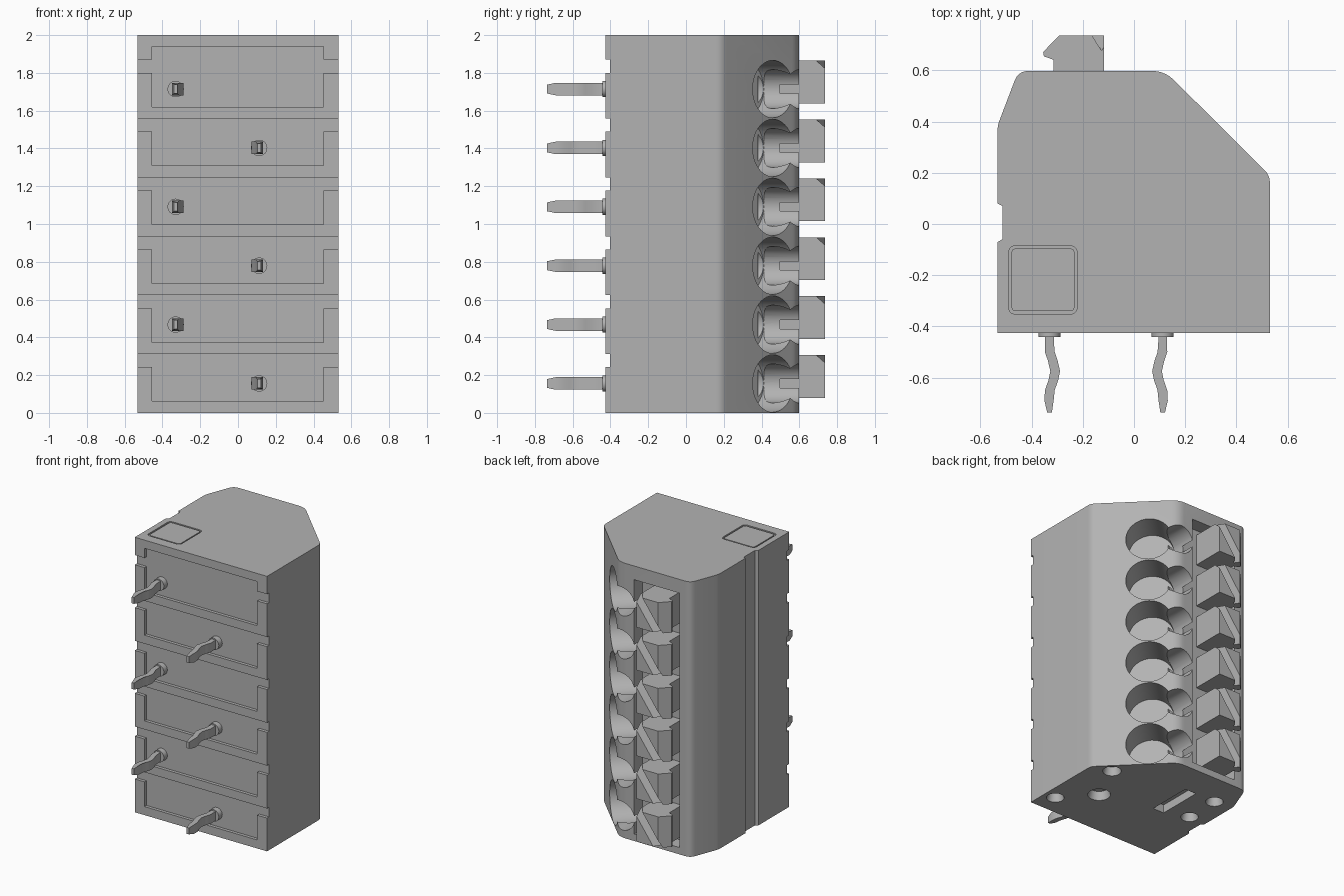
import bpy, bmesh, math
from mathutils import Vector, Matrix

if "Cube" in bpy.data.objects:
    bpy.data.objects.remove(bpy.data.objects["Cube"])

GREY = (0.45, 0.45, 0.45, 1)
mat = bpy.data.materials.new("housing_grey")
mat.use_nodes = True
mat.diffuse_color = GREY
mat.node_tree.nodes["Principled BSDF"].inputs["Base Color"].default_value = GREY

PITCH = 0.3117
CENTRES = [PITCH * (i + 0.5) for i in range(6)]
FRONT, BACK, FLOOR = -0.425, 0.598, -0.402


def finish(name, bm):
    bmesh.ops.recalc_face_normals(bm, faces=bm.faces)
    me = bpy.data.meshes.new(name)
    bm.to_mesh(me)
    bm.free()
    me.materials.append(mat)
    ob = bpy.data.objects.new(name, me)
    bpy.context.collection.objects.link(ob)
    return ob


def prism(name, outline, z0, z1):
    bm = bmesh.new()
    face = bm.faces.new([bm.verts.new((x, y, z0)) for x, y in outline])
    ext = bmesh.ops.extrude_face_region(bm, geom=[face])["geom"]
    bmesh.ops.translate(bm, vec=(0, 0, z1 - z0),
                        verts=[v for v in ext if isinstance(v, bmesh.types.BMVert)])
    return finish(name, bm)


def box(name, x0, x1, y0, y1, z0, z1):
    return prism(name, [(x0, y0), (x1, y0), (x1, y1), (x0, y1)], z0, z1)


def cylinder(name, start, end, r, r2=None, sides=40):
    start, end = Vector(start), Vector(end)
    axis = end - start
    turn = axis.to_track_quat("Z", "Y").to_matrix().to_4x4()
    bm = bmesh.new()
    bmesh.ops.create_cone(bm, cap_ends=True, segments=sides, radius1=r,
                          radius2=r if r2 is None else r2, depth=axis.length,
                          matrix=Matrix.Translation((start + end) / 2) @ turn)
    return finish(name, bm)


def cut(target, cutter):
    mod = target.modifiers.new("cut", "BOOLEAN")
    mod.operation, mod.solver, mod.object = "DIFFERENCE", "EXACT", cutter
    bpy.context.view_layer.objects.active = target
    bpy.ops.object.modifier_apply(modifier=mod.name)
    bpy.data.objects.remove(cutter)


def smooth(ob, angle=30):
    bpy.ops.object.select_all(action="DESELECT")
    ob.select_set(True)
    bpy.context.view_layer.objects.active = ob
    bpy.ops.object.shade_smooth_by_angle(angle=math.radians(angle))


def rounded(outline, radii, steps=5):
    """Round the corners of an outline by the given trim lengths."""
    pts = []
    for i, p in enumerate(outline):
        p, r = Vector(p), radii.get(i, 0)
        if not r:
            pts.append(p)
            continue
        a = p + (Vector(outline[i - 1]) - p).normalized() * r
        b = p + (Vector(outline[(i + 1) % len(outline)]) - p).normalized() * r
        for k in range(steps + 1):
            t = k / steps
            pts.append(a * (1 - t) ** 2 + p * 2 * t * (1 - t) + b * t * t)
    return pts


# Housing with sloped wire side and a side groove
outline = [(-0.533, FRONT), (0.531, FRONT), (0.531, 0.19), (0.12, BACK), (-0.452, BACK),
           (-0.533, 0.385), (-0.533, 0.08), (-0.514, 0.07), (-0.514, -0.06), (-0.533, -0.07)]
housing = prism("housing", rounded(outline, {2: 0.03, 3: 0.05, 4: 0.04, 5: 0.02}), 0, 2)

# Front pockets, each open to both sides by a notch
for c in CENTRES:
    top = c + PITCH / 2
    last = c == CENTRES[-1]
    cut(housing, box("pocket", -0.455, 0.452, FRONT - 0.1, FLOOR, top - 0.25, top + (0.07 if last else 0)))
    cut(housing, box("notch", -1, 1, FRONT - 0.1, FLOOR, top - 0.07, top))

# Lever slot in the back
cut(housing, box("lever_slot", -0.365, 0.0, BACK - 0.1, BACK + 0.1, 0.05, 1.9))

# Wire holes square to the slope, with driver holes beside them
normal = Vector((0.408, 0.411, 0)).normalized()
for c in CENTRES:
    mouth = Vector((0.259, 0.46, c))
    cut(housing, cylinder("wire_hole", mouth + normal * 0.2, mouth - normal * 0.22, 0.152))
    cut(housing, cylinder("driver_hole", (0.1, 0.8, c), (0.1, 0.38, c), 0.103))

# Sockets and slot in the underside
for x, y, r in [(0.445, -0.277, 0.055), (0.25, -0.06, 0.072), (0.384, 0.232, 0.058),
                (-0.397, 0.096, 0.055), (-0.393, 0.356, 0.055)]:
    cut(housing, cylinder("socket", (x, y, -0.03), (x, y, 0.06), r + 0.01, r - 0.01, 32))
cut(housing, box("key_slot", -0.23, -0.14, 0.03, 0.36, -0.1, 0.06))

# Shallow square panel on the top
panel = [(-0.49, -0.352), (-0.222, -0.352), (-0.222, -0.085), (-0.49, -0.085)]
cut(housing, prism("panel_cut", rounded(panel, dict.fromkeys(range(4), 0.03)), 1.99, 2.1))
inner = [(x * 0.92 - 0.028, y * 0.92 - 0.017) for x, y in panel]
prism("top_panel", rounded(inner, dict.fromkeys(range(4), 0.02)), 1.985, 1.998)
smooth(housing)

# Release levers with a diagonal groove across the back
lever_outline = [(-0.118, 0.47), (-0.118, 0.737), (-0.292, 0.737), (-0.355, 0.672),
                 (-0.352, 0.655), (-0.315, 0.642), (-0.315, 0.47)]
for i, c in enumerate(CENTRES):
    lever = prism(f"release_lever_{i + 1}", lever_outline, c - 0.076, c + 0.15)
    groove = prism("groove", [(-0.07, 0.075), (0, -0.06), (0.07, 0.075)], -1, 1)
    mid = Vector((-0.13, 0.737, c + 0.145))
    groove.data.transform(Matrix.Translation(mid) @ Matrix.Rotation(math.radians(36), 4, "Y"))
    cut(lever, groove)

# Solder pins: wavy flat blades with tapered tips and round collars
PIN_PATH = [(-0.39, 0, 0.017), (-0.46, 0, 0.017), (-0.50, 0.001, 0.019), (-0.535, 0.013, 0.019),
            (-0.575, 0.022, 0.019), (-0.61, 0.015, 0.019), (-0.65, 0.001, 0.019),
            (-0.69, -0.002, 0.018), (-0.737, 0, 0.009)]
for i, c in enumerate(CENTRES):
    x, side = ((0.112, -1), (-0.33, 1))[i % 2]
    left = [(x + side * o - w, y) for y, o, w in PIN_PATH]
    right = [(x + side * o + w, y) for y, o, w in PIN_PATH]
    pin = prism(f"solder_pin_{i + 1}", left + right[::-1], c - 0.033, c + 0.033)
    for v in pin.data.vertices:
        if v.co.y < -0.72:
            v.co.z = c + (v.co.z - c) * 0.7
    smooth(pin, 25)
    smooth(cylinder(f"pin_collar_{i + 1}", (x, FLOOR + 0.01, c), (x, -0.442, c), 0.043, sides=32))
